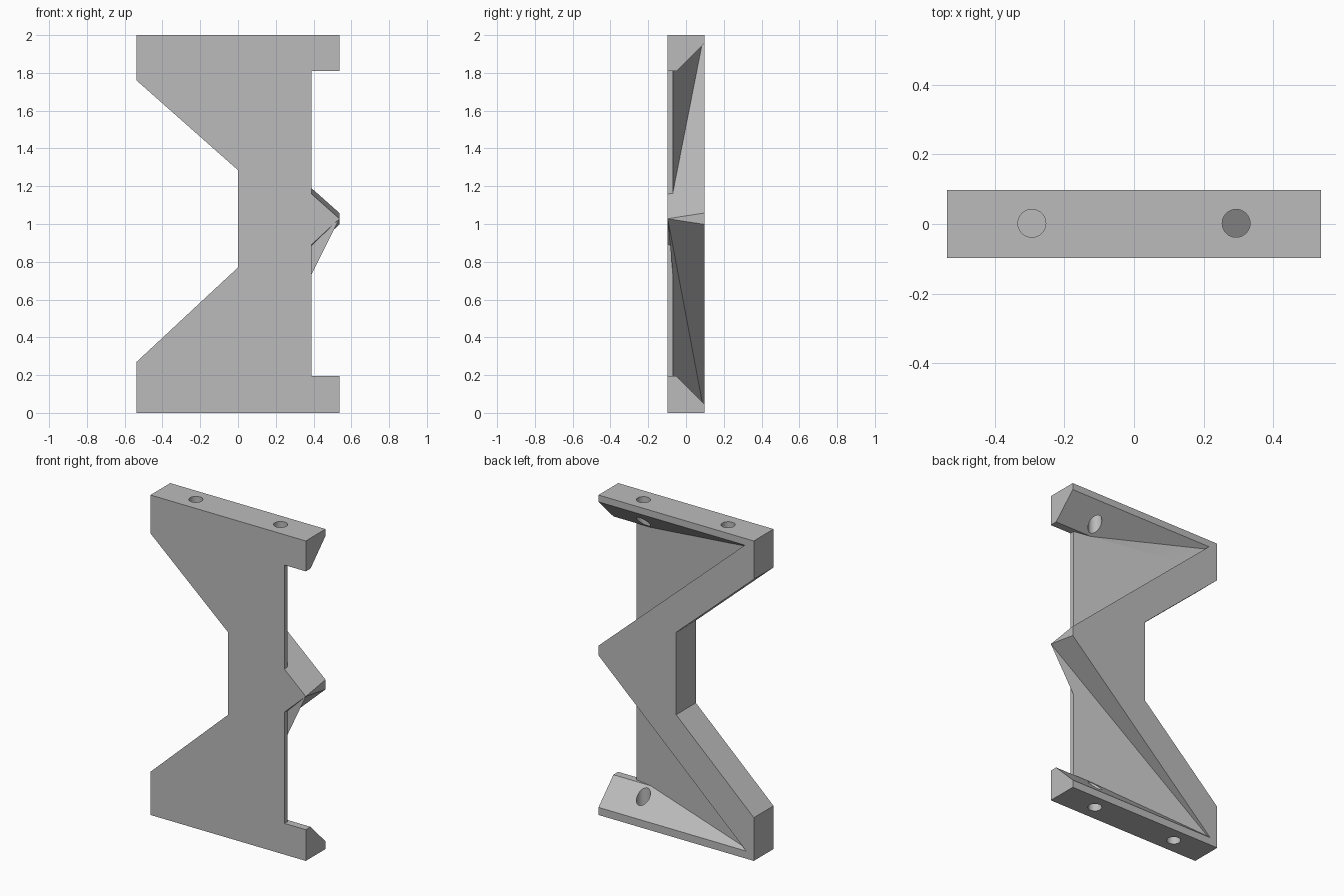
import bpy
import bmesh
from mathutils import Vector

old = bpy.data.objects.get("Cube")
if old:
    bpy.data.objects.remove(old, do_unlink=True)

W, D = 0.537, 0.0975      # half width, half depth
EDGE = 0.39               # free edge of the front web

grey = bpy.data.materials.new("matte grey")
grey.use_nodes = True
grey.diffuse_color = (0.5, 0.5, 0.5, 1)
grey.node_tree.nodes["Principled BSDF"].inputs["Base Color"].default_value = (0.5, 0.5, 0.5, 1)


def add_object(name, bm):
    bmesh.ops.recalc_face_normals(bm, faces=bm.faces)
    mesh = bpy.data.meshes.new(name)
    bm.to_mesh(mesh)
    bm.free()
    mesh.materials.append(grey)
    obj = bpy.data.objects.new(name, mesh)
    bpy.context.collection.objects.link(obj)
    return obj


def convex_block(planes):
    """Box trimmed by (point, outward normal) planes."""
    bm = bmesh.new()
    bmesh.ops.create_cube(bm, size=4)
    for point, normal in planes:
        geom = bm.verts[:] + bm.edges[:] + bm.faces[:]
        cut = bmesh.ops.bisect_plane(bm, geom=geom, plane_co=point,
                                     plane_no=Vector(normal).normalized(), clear_outer=True)
        rim = [e for e in cut["geom_cut"] if isinstance(e, bmesh.types.BMEdge)]
        bmesh.ops.contextual_create(bm, geom=rim)
    return add_object("cutter", bm)


def drill(x, z):
    bm = bmesh.new()
    bmesh.ops.create_cone(bm, cap_ends=True, segments=32, radius1=0.04, radius2=0.04, depth=0.4)
    bmesh.ops.translate(bm, verts=bm.verts, vec=(x, 0.002, z))
    return add_object("cutter", bm)


def subtract(body, cutter):
    mod = body.modifiers.new("cut", "BOOLEAN")
    mod.operation = "DIFFERENCE"
    mod.solver = "EXACT"
    mod.object = cutter
    cutter.hide_render = True
    bpy.context.view_layer.objects.active = body
    bpy.ops.object.modifier_apply(modifier=mod.name)
    bpy.data.objects.remove(cutter, do_unlink=True)


# Body: side notch profile pushed through the full depth
profile = [(-W, 0), (W, 0), (W, 2), (-W, 2), (-W, 1.76), (0, 1.285), (0, 0.77), (-W, 0.27)]
bm = bmesh.new()
face = bm.faces.new([bm.verts.new((x, -D, z)) for x, z in profile])
push = bmesh.ops.extrude_face_region(bm, geom=[face])
bmesh.ops.translate(bm, vec=(0, 2 * D, 0),
                    verts=[v for v in push["geom"] if isinstance(v, bmesh.types.BMVert)])
bracket = add_object("bracket", bm)

# Tapered pockets above and below the central spike
floor = ((EDGE, -0.07, 0), (-0.18, -1, 0))
free_edge = ((EDGE, 0, 0), (-1, 0, 0))
tip = (W, -D, 1.028)
for up, rail_z, slope in ((1, 1.81, 0.888), (-1, 0.195, 0.93)):
    wall = (tip, (-slope, 0.155, -up))
    rail = ((0, 0, rail_z), (0, 0, up))
    chamfer = ((0, -0.05, rail_z), (0, -1, up))
    for planes in ((wall, rail, free_edge), (wall, rail, floor), (wall, chamfer, floor)):
        # the far side of the chamfered pocket stops where the flat rail begins
        extra = [((0, -0.05, 0), (0, -1, 0))] if chamfer in planes else []
        subtract(bracket, convex_block(list(planes) + extra))

# Screw holes in both end rails
for x in (-0.293, 0.293):
    for z in (0, 2):
        subtract(bracket, drill(x, z))

bracket.select_set(True)
bpy.context.view_layer.objects.active = bracket
bpy.ops.object.shade_smooth_by_angle()
